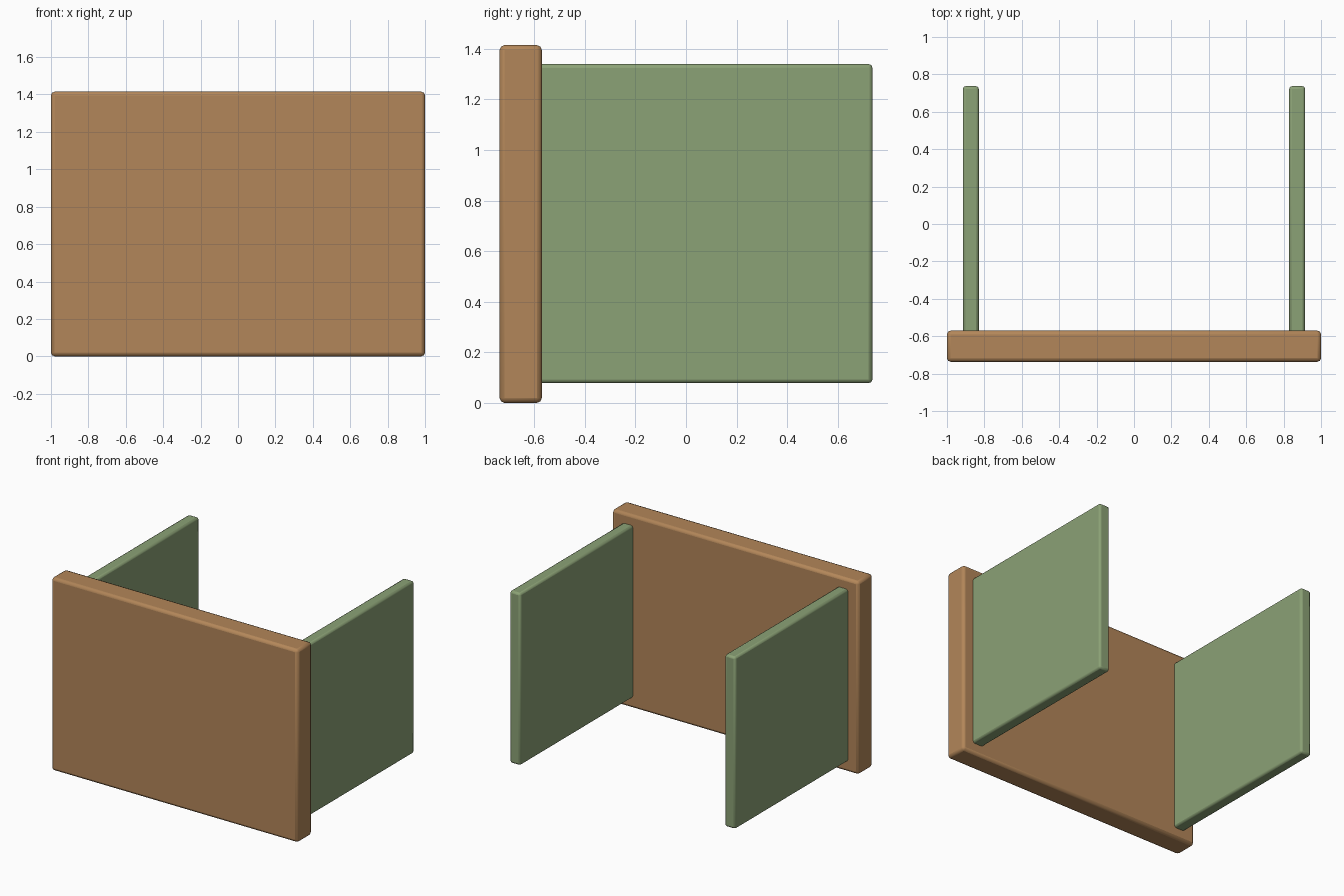
import bpy

if "Cube" in bpy.data.objects:
    bpy.data.objects.remove(bpy.data.objects["Cube"])


def material(name, color):
    mat = bpy.data.materials.new(name)
    mat.diffuse_color = color
    mat.use_nodes = True
    mat.node_tree.nodes["Principled BSDF"].inputs["Base Color"].default_value = mat.diffuse_color
    return mat


def panel(name, low, high, bevel, mat):
    """Box between two corners with softened edges."""
    center = [(a + b) / 2 for a, b in zip(low, high)]
    bpy.ops.mesh.primitive_cube_add(size=1, location=center)
    obj = bpy.context.object
    obj.name = name
    obj.scale = [b - a for a, b in zip(low, high)]
    bpy.ops.object.transform_apply(location=False, rotation=False, scale=True)
    obj.data.materials.append(mat)
    mod = obj.modifiers.new("soft_edges", "BEVEL")
    mod.width = bevel
    mod.segments = 2
    bpy.ops.object.shade_smooth_by_angle(angle=0.9)
    return obj


wood = material("wood_brown", (0.45, 0.24, 0.10, 1))
green = material("sage_green", (0.26, 0.36, 0.18, 1))

# Thick front board
panel("front_board", (-1, -0.737, 0), (1, -0.57, 1.415), 0.02, wood)

# Pair of thin side boards reaching back from the front board
for side, x0, x1 in (("left", -0.915, -0.83), ("right", 0.83, 0.915)):
    panel(side + "_side_board", (x0, -0.59, 0.078), (x1, 0.737, 1.34), 0.015, green)
